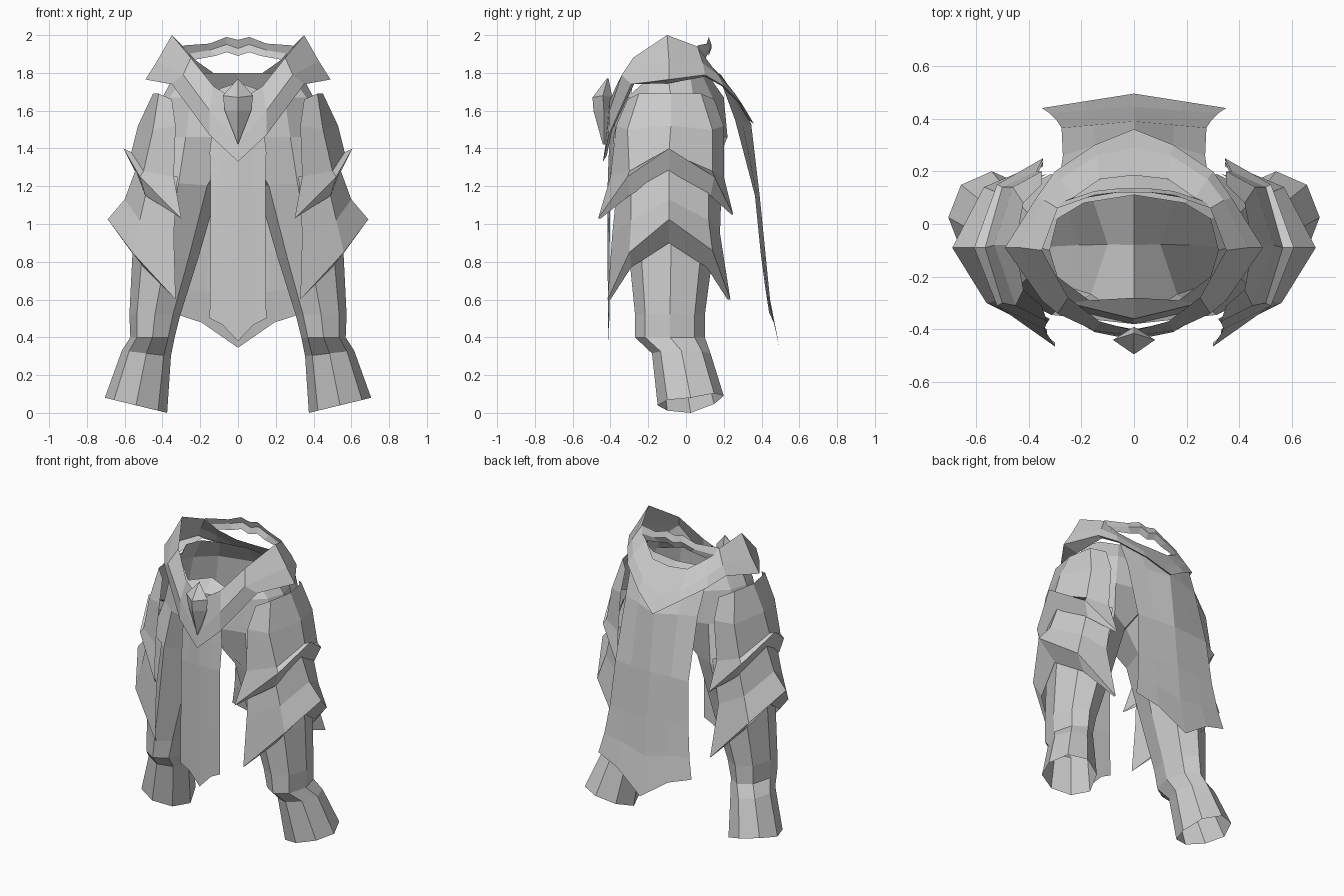
import bpy, bmesh, math

grey = bpy.data.materials.new("plain_grey")
grey.diffuse_color = (0.6, 0.6, 0.6, 1)


def loft(name, rows, closed=False, skip=None):
    """Skin rows of points (top to bottom, front to back) and mirror across x."""
    bm = bmesh.new()
    grid = [[bm.verts.new(p) for p in row] for row in rows]
    n = len(rows[0])
    for r in range(len(rows) - 1):
        for c in range(n if closed else n - 1):
            if skip and skip(r, c):
                continue
            d = (c + 1) % n
            bm.faces.new((grid[r][c], grid[r + 1][c], grid[r + 1][d], grid[r][d]))
    loose = [v for v in bm.verts if not v.link_faces]
    bmesh.ops.delete(bm, geom=loose, context='VERTS')
    bmesh.ops.remove_doubles(bm, verts=bm.verts, dist=0.0005)
    mesh = bpy.data.meshes.new(name)
    bm.to_mesh(mesh)
    bm.free()
    mesh.materials.append(grey)
    obj = bpy.data.objects.new(name, mesh)
    bpy.context.collection.objects.link(obj)
    mod = obj.modifiers.new("mirror", 'MIRROR')
    mod.use_clip = True
    mod.merge_threshold = 0.001
    return obj


# Trousers: half pelvis rings that run into one open leg
def pelvis_ring(z, x, front, back, mid_z=None):
    cy, ry = (front + back) / 2, (back - front) / 2
    pts = [(0, cy, z if mid_z is None else mid_z), (0, front, z)]
    for a in (-52, -25, 0, 25, 52):
        t = math.radians(a)
        pts.append((x * math.cos(t), cy + ry * math.sin(t), z))
    return pts + [(0, back, z)]


def leg_ring(z, inner, outer, front, back, rise_out=0.0, rise_back=0.0):
    cx, rx = (inner + outer) / 2, (outer - inner) / 2
    cy, ry = (front + back) / 2, (back - front) / 2
    pts = []
    for i in range(8):
        t = math.pi + i * math.pi / 4
        c, s = math.cos(t), math.sin(t)
        pts.append((cx + rx * c, cy + ry * s,
                    z + rise_out * (c + 1) / 2 + rise_back * max(s, 0)))
    return pts


waist_rim = [(0, -.10, 1.8), (0, -.28, 1.75), (.17, -.29, 1.69), (.29, -.20, 1.77),
             (.32, -.10, 1.82), (.29, .02, 1.81), (.19, .08, 1.80), (0, .11, 1.80)]
trouser_rows = [
    waist_rim,
    pelvis_ring(1.67, 0.40, -0.36, 0.20),
    pelvis_ring(1.46, 0.45, -0.38, 0.22, 1.35),
    leg_ring(1.20, 0.10, 0.53, -0.345, 0.19, 0.03),
    leg_ring(0.82, 0.21, 0.56, -0.30, 0.14),
    leg_ring(0.52, 0.305, 0.575, -0.27, 0.10),
    leg_ring(0.40, 0.335, 0.57, -0.27, 0.10),
    leg_ring(0.30, 0.355, 0.615, -0.18, 0.13, 0.03),
    leg_ring(0.00, 0.375, 0.705, -0.15, 0.20, 0.08, 0.05),
]
loft("trousers", trouser_rows, closed=True,
     skip=lambda r, c: r < 2 and c in (0, 7))

# Waist collar with raised hips and pointed front and back
loft("waist_collar", [
    [(0, -.405, 1.65), (.13, -.37, 1.73), (.25, -.28, 1.88), (.35, -.10, 2.0),
     (.29, .06, 1.94), (.23, .10, 1.87), (.13, .17, 1.80), (0, .185, 1.79)],
    [(0, -.425, 1.43), (.15, -.405, 1.60), (.29, -.34, 1.79), (.43, -.09, 1.86),
     (.34, .09, 1.85), (.28, .17, 1.79), (.14, .26, 1.69), (0, .29, 1.64)],
    [(0, -.44, 1.33), (.15, -.41, 1.47), (.35, -.29, 1.74), (.49, -.09, 1.765),
     (.37, .10, 1.79), (.30, .20, 1.73), (.15, .30, 1.63), (0, .36, 1.53)],
    [(0, -.42, 1.36), (.15, -.39, 1.50), (.34, -.27, 1.75), (.38, -.09, 1.745),
     (.34, .10, 1.78), (.28, .19, 1.73), (.14, .28, 1.64), (0, .33, 1.55)],
])

# Arched strap above the opening at the back
loft("back_strap", [
    [(0, .12, 1.975), (.06, .12, 1.99), (.15, .11, 1.955), (.29, .06, 1.945)],
    [(0, .135, 1.93), (.06, .135, 1.95), (.15, .125, 1.92), (.27, .085, 1.90)],
    [(0, .12, 1.89), (.06, .12, 1.91), (.12, .11, 1.89), (.23, .10, 1.87)],
][::-1])


# Hanging cloths: (z centre, z edge, half width, y centre, y edge)
def cloth(rows):
    return [[(w * k, yc + (ye - yc) * k, zc + (ze - zc) * (1 - (1 - k) ** 1.6))
             for k in (0, 0.55, 1)] for zc, ze, w, yc, ye in rows]


back_rows = cloth([
    (1.66, 1.74, .28, .27, .19), (1.53, 1.55, .27, .345, .26),
    (1.15, 1.15, .275, .39, .365), (.85, .85, .295, .42, .395),
    (.60, .66, .32, .445, .42), (.345, .53, .35, .495, .44)])
loft("back_cape", [r[::-1] for r in back_rows])
loft("front_cloth", cloth([
    (1.50, 1.55, .13, -.40, -.375), (1.35, 1.38, .15, -.41, -.385),
    (1.20, 1.20, .145, -.415, -.40), (.80, .80, .147, -.415, -.405),
    (.38, .50, .15, -.412, -.405)]))

# Pointed buckle
loft("buckle", [
    [(0, -.42, 1.77), (0, -.415, 1.77), (0, -.41, 1.77)],
    [(0, -.495, 1.67), (.08, -.44, 1.68), (0, -.39, 1.67)],
    [(0, -.49, 1.60), (.07, -.435, 1.60), (0, -.39, 1.60)],
    [(0, -.44, 1.42), (0, -.435, 1.42), (0, -.41, 1.42)],
])

# Two overlapping thigh plates, each with a flared chevron rim
loft("upper_thigh_plate", [
    [(.35, -.31, 1.66), (.42, -.25, 1.69), (.45, -.08, 1.69),
     (.42, .08, 1.69), (.35, .15, 1.66)],
    [(.33, -.37, 1.52), (.45, -.31, 1.50), (.53, -.08, 1.52),
     (.46, .14, 1.50), (.35, .20, 1.52)],
    [(.34, -.40, 1.25), (.50, -.30, 1.28), (.565, -.09, 1.38),
     (.50, .14, 1.28), (.37, .20, 1.25)],
    [(.30, -.465, 1.03), (.52, -.31, 1.25), (.607, -.09, 1.40),
     (.52, .15, 1.25), (.345, .25, 1.05)],
    [(.30, -.45, 1.03), (.49, -.30, 1.15), (.54, -.09, 1.28),
     (.48, .13, 1.15), (.345, .24, 1.05)],
])
loft("lower_thigh_plate", [
    [(.32, -.36, 1.25), (.46, -.29, 1.28), (.53, -.09, 1.32),
     (.46, .12, 1.28), (.33, .19, 1.25)],
    [(.34, -.39, .95), (.52, -.29, 1.02), (.60, -.09, 1.13),
     (.52, .12, 1.02), (.37, .18, .95)],
    [(.33, -.415, .60), (.56, -.30, .85), (.69, -.09, 1.025),
     (.57, .14, .86), (.345, .235, .60)],
    [(.33, -.40, .60), (.50, -.29, .77), (.56, -.09, .90),
     (.50, .11, .77), (.345, .22, .60)],
])
